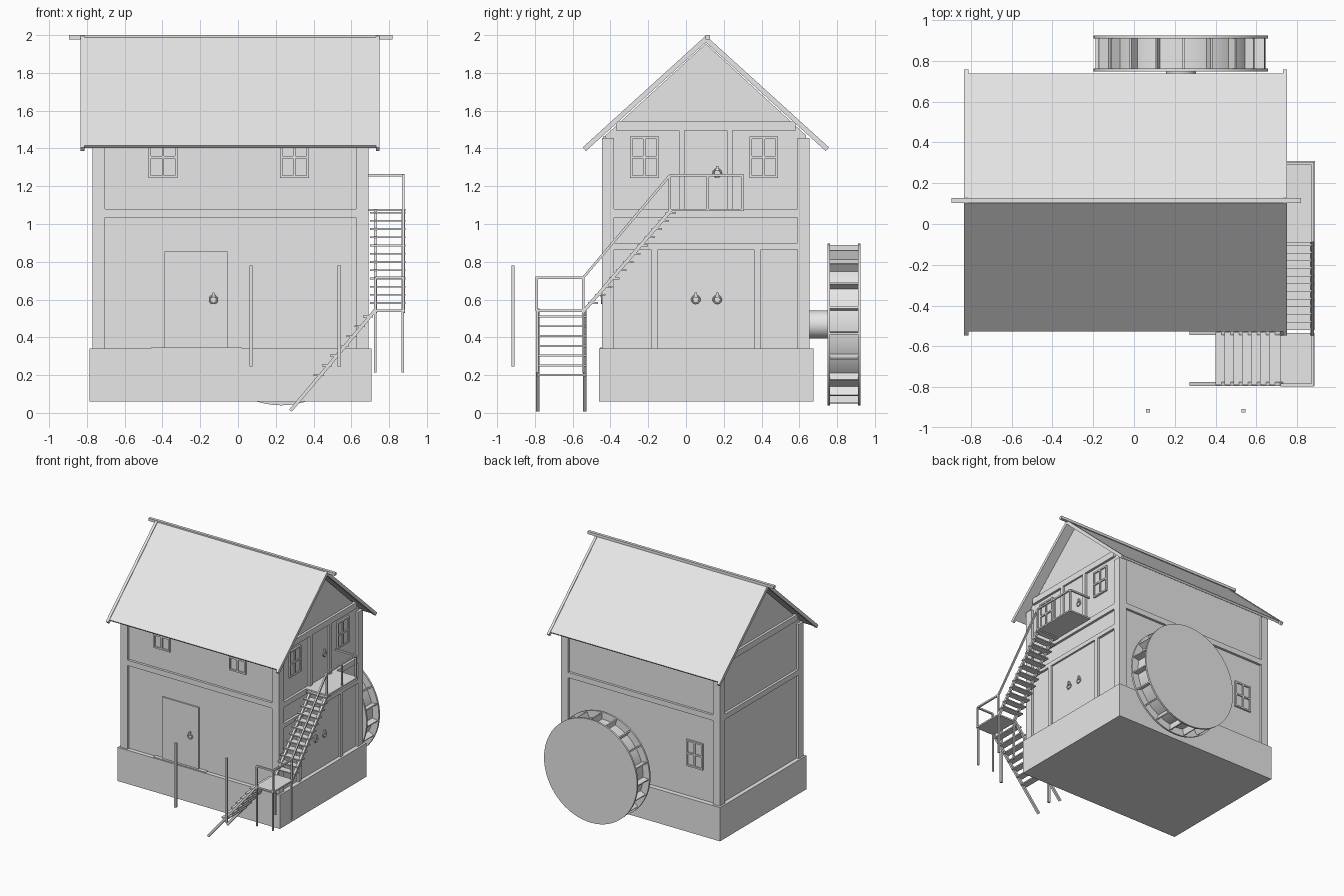
import bpy, bmesh, math
from mathutils import Vector, Matrix

if "Cube" in bpy.data.objects:
    bpy.data.objects.remove(bpy.data.objects["Cube"], do_unlink=True)

grey = bpy.data.materials.new("plain grey")
grey.use_nodes = True
grey.diffuse_color = (0.8, 0.8, 0.8, 1)
grey.node_tree.nodes["Principled BSDF"].inputs["Base Color"].default_value = (0.8, 0.8, 0.8, 1)

CX, CY = -0.04, 0.105            # middle of the house
HX, HY = 0.71, 0.53              # half size of the recessed wall core
SLOPE = 0.907
PITCH = math.atan(SLOPE)


def finish(name, bm, smooth=False):
    bmesh.ops.recalc_face_normals(bm, faces=bm.faces)
    me = bpy.data.meshes.new(name)
    bm.to_mesh(me)
    bm.free()
    me.materials.append(grey)
    ob = bpy.data.objects.new(name, me)
    bpy.context.collection.objects.link(ob)
    if smooth:
        bpy.ops.object.select_all(action='DESELECT')
        ob.select_set(True)
        bpy.context.view_layer.objects.active = ob
        bpy.ops.object.shade_smooth_by_angle(angle=math.radians(35))
    return ob


def add_box(bm, lo, hi):
    lo, hi = Vector(lo), Vector(hi)
    size = Matrix.Diagonal([abs(c) for c in hi - lo] + [1])
    bmesh.ops.create_cube(bm, size=1, matrix=Matrix.Translation((lo + hi) / 2) @ size)


def boxes(name, *pairs):
    bm = bmesh.new()
    for lo, hi in pairs:
        add_box(bm, lo, hi)
    return finish(name, bm)


def bars(name, segments, w, h):
    """Square bars between pairs of points; h is measured in the upright plane."""
    bm = bmesh.new()
    for a, b in segments:
        a, b = Vector(a), Vector(b)
        d = (b - a).normalized()
        side = d.cross((0, 0, 1))
        side = side.normalized() if side.length > 1e-4 else Vector((1, 0, 0))
        rot = Matrix((side, d, side.cross(d))).transposed().to_4x4()
        bmesh.ops.create_cube(bm, size=1, matrix=Matrix.Translation((a + b) / 2) @ rot
                              @ Matrix.Diagonal((w, (b - a).length, h, 1)))
    return finish(name, bm)


def extrude_x(name, profile, x0, x1):
    bm = bmesh.new()
    face = bm.faces.new([bm.verts.new((x0, y, z)) for y, z in profile])
    new = bmesh.ops.extrude_face_region(bm, geom=[face])["geom"]
    bmesh.ops.translate(bm, vec=(x1 - x0, 0, 0),
                        verts=[v for v in new if isinstance(v, bmesh.types.BMVert)])
    return finish(name, bm)


def on_wall(side, u, z, d):
    """Point at u along a wall, height z and distance d out from the wall core."""
    return {"front": (u, CY - HY - d, z), "back": (u, CY + HY + d, z),
            "right": (CX + HX + d, u, z), "left": (CX - HX - d, u, z)}[side]


def plates(name, side, d0, d1, *rects):
    return boxes(name, *[(on_wall(side, u0, z0, d0), on_wall(side, u1, z1, d1))
                         for u0, u1, z0, z1 in rects])


def window(name, side, u, z, w=0.152, h=0.218, t=0.013):
    l, r, b, top = u - w / 2, u + w / 2, z - h / 2, z + h / 2
    plates(name + "_frame", side, -0.005, 0.014, (l, l + t, b, top), (r - t, r, b, top),
           (l + t, r - t, b, b + t), (l + t, r - t, top - t, top),
           (u - t / 2, u + t / 2, b + t, top - t),
           (l + t, u - t / 2, z - t / 2, z + t / 2), (u + t / 2, r - t, z - t / 2, z + t / 2))
    plates(name + "_panes", side, -0.005, 0.004, (l + t, r - t, b + t, top - t))


def handle(name, side, u, z, d):
    """Ring handle hanging from a small stud."""
    bpy.ops.mesh.primitive_torus_add(major_radius=0.02, minor_radius=0.005, major_segments=20,
                                     minor_segments=8, location=on_wall(side, u, z, d + 0.008),
                                     rotation=(math.pi / 2, 0, math.pi / 2 if side == "right" else 0))
    ring = bpy.context.object
    ring.name = name + "_ring"
    ring.data.materials.append(grey)
    bpy.ops.object.shade_smooth_by_angle()
    plates(name + "_stud", side, d - 0.004, d + 0.016, (u - 0.006, u + 0.006, z + 0.012, z + 0.038))


# Stone base and wall core with gables
boxes("stone_base", ((-0.785, -0.46, 0.06), (0.707, 0.675, 0.34)))
extrude_x("wall_core", [(CY - HY, 0.33), (CY + HY, 0.33), (CY + HY, 1.47), (CY, 1.955),
                        (CY - HY, 1.47)], CX - HX, CX + HX)

# Timber frame
OUT = 0.02
for i, sx in enumerate((-1, 1)):
    for j, sy in enumerate((-1, 1)):
        boxes(f"corner_post_{i}{j}", ((CX + sx * (HX + OUT), CY + sy * (HY + OUT), 0.34),
                                      (CX + sx * (HX - 0.045), CY + sy * (HY - 0.045), 1.455)))
for side in ("front", "back", "left", "right"):
    c, half = (CX, HX) if side in ("front", "back") else (CY, HY)
    rails = [(c - half + 0.045, c + half - 0.045, 1.035, 1.08)]
    if side in ("left", "right"):
        rails.append((c - 0.475, c + 0.475, 1.495, 1.545))
    if side == "right":
        rails += [(c - 0.485, c + 0.485, 0.865, 0.90)]
        rails += [(y, y + 0.036, 0.34, 0.865) for y in (-0.185, 0.36)]
        rails += [(y, y + 0.03, 1.08, 1.495) for y in (-0.038, 0.217)]
    plates(side + "_timbers", side, -0.01, OUT, *rails)

# Doors
plates("front_door", "front", -0.005, 0.012, (-0.39, -0.055, 0.34, 0.855))
plates("door_sill", "front", 0, 0.03, (-0.46, 0.02, 0.335, 0.346))
plates("barn_door", "right", -0.005, 0.005, (-0.149, 0.36, 0.34, 0.865))
plates("loft_door", "right", -0.005, 0.005, (-0.008, 0.217, 1.08, 1.495))
handle("front_handle", "front", -0.13, 0.60, 0.012)
handle("barn_handle_a", "right", 0.052, 0.60, 0.005)
handle("barn_handle_b", "right", 0.165, 0.60, 0.005)
handle("loft_handle", "right", 0.165, 1.27, 0.005)

# Windows
window("front_window_a", "front", -0.397, 1.353)
window("front_window_b", "front", 0.299, 1.353)
window("right_window_a", "right", -0.22, 1.353)
window("right_window_b", "right", 0.412, 1.353)
window("back_window", "back", -0.53, 0.70)


# Roof, barge boards and ridge beam
def chevron(w, top, p):
    s, c = math.sin(PITCH), math.cos(PITCH)
    half = [(w, top - SLOPE * w), (w - p * s, top - SLOPE * w - p * c)]
    pts = [(0, top)] + half + [(0, top - p / c)] + [(-y, z) for y, z in reversed(half)]
    return [(CY + y, z) for y, z in pts]


extrude_x("roof", chevron(0.632, 1.99, 0.018), -0.812, 0.73)
extrude_x("barge_board_left", chevron(0.652, 1.997, 0.026), -0.834, -0.812)
extrude_x("barge_board_right", chevron(0.652, 1.997, 0.026), 0.73, 0.75)
boxes("ridge_beam", ((-0.895, CY - 0.002, 1.978), (0.818, CY + 0.022, 2.0)))


# Water wheel
def disc(name, radius, y0, y1, segments):
    bm = bmesh.new()
    bmesh.ops.create_cone(bm, cap_ends=True, segments=segments, radius1=radius, radius2=radius,
                          depth=y1 - y0, matrix=Matrix.Translation((WX, (y0 + y1) / 2, WZ))
                          @ Matrix.Rotation(math.pi / 2, 4, 'X'))
    return finish(name, bm, smooth=True)


WX, WZ = 0.23, 0.468
disc("wheel_axle", 0.074, 0.62, 0.76, 32)
disc("wheel_disc_inner", 0.428, 0.748, 0.763, 64)
disc("wheel_disc_outer", 0.428, 0.91, 0.925, 64)
disc("wheel_drum", 0.37, 0.76, 0.912, 64)
PADDLES = 19
bars("wheel_paddles", [tuple((WX + r * math.sin(a), 0.837, WZ + r * math.cos(a)) for r in (0.36, 0.42))
                       for a in (2 * math.pi * (i + 0.1) / PADDLES for i in range(PADDLES))],
     0.15, 0.01)

# Lower flight of stairs
bars("lower_stringers", [((0.278, y, 0.012), (0.73, y, 0.548)) for y in (-0.535, -0.785)], 0.018, 0.018)
boxes("lower_treads", *[((0.40 + 0.0435 * i, -0.79, 0.195 + 0.0517 * i),
                         (0.455 + 0.0435 * i, -0.53, 0.205 + 0.0517 * i)) for i in range(7)])

# Lower landing with legs and rail
boxes("lower_landing", ((0.715, -0.795, 0.535), (0.885, -0.535, 0.547)))
bars("landing_legs", [((x, y, 0.215), (x, y, 0.54)) for x in (0.726, 0.872)
                      for y in (-0.787, -0.545)], 0.012, 0.012)
A, B, C = (0.726, -0.79, 0.715), (0.876, -0.79, 0.715), (0.876, -0.545, 0.715)
bars("landing_rail", [(A, B), (B, C)] + [((x, y, 0.54), (x, y, z)) for x, y, z in (A, B, C)], 0.013, 0.013)

# Upper flight of stairs
bars("upper_stringers", [((x, -0.545, 0.535), (x, -0.08, 1.072)) for x in (0.728, 0.875)], 0.018, 0.018)
boxes("upper_treads", *[((0.70, -0.52 + 0.0375 * i, 0.577 + 0.0435 * i),
                         (0.888, -0.465 + 0.0375 * i, 0.586 + 0.0435 * i)) for i in range(12)])

# Upper landing and rails
boxes("upper_landing", ((0.69, -0.09, 1.068), (0.888, 0.308, 1.08)))
D, E, F = (0.876, -0.085, 1.258), (0.876, 0.297, 1.258), (0.69, 0.297, 1.258)
bars("upper_rail", [(C, D), (D, E), (E, F)] +
     [((0.876, y, 1.07), (0.876, y, 1.258)) for y in (-0.085, 0.115, 0.297)], 0.013, 0.013)

# Free-standing posts
boxes("yard_posts", *[((x, -0.925, 0.245), (x + 0.018, -0.908, 0.78)) for x in (0.06, 0.528)])
